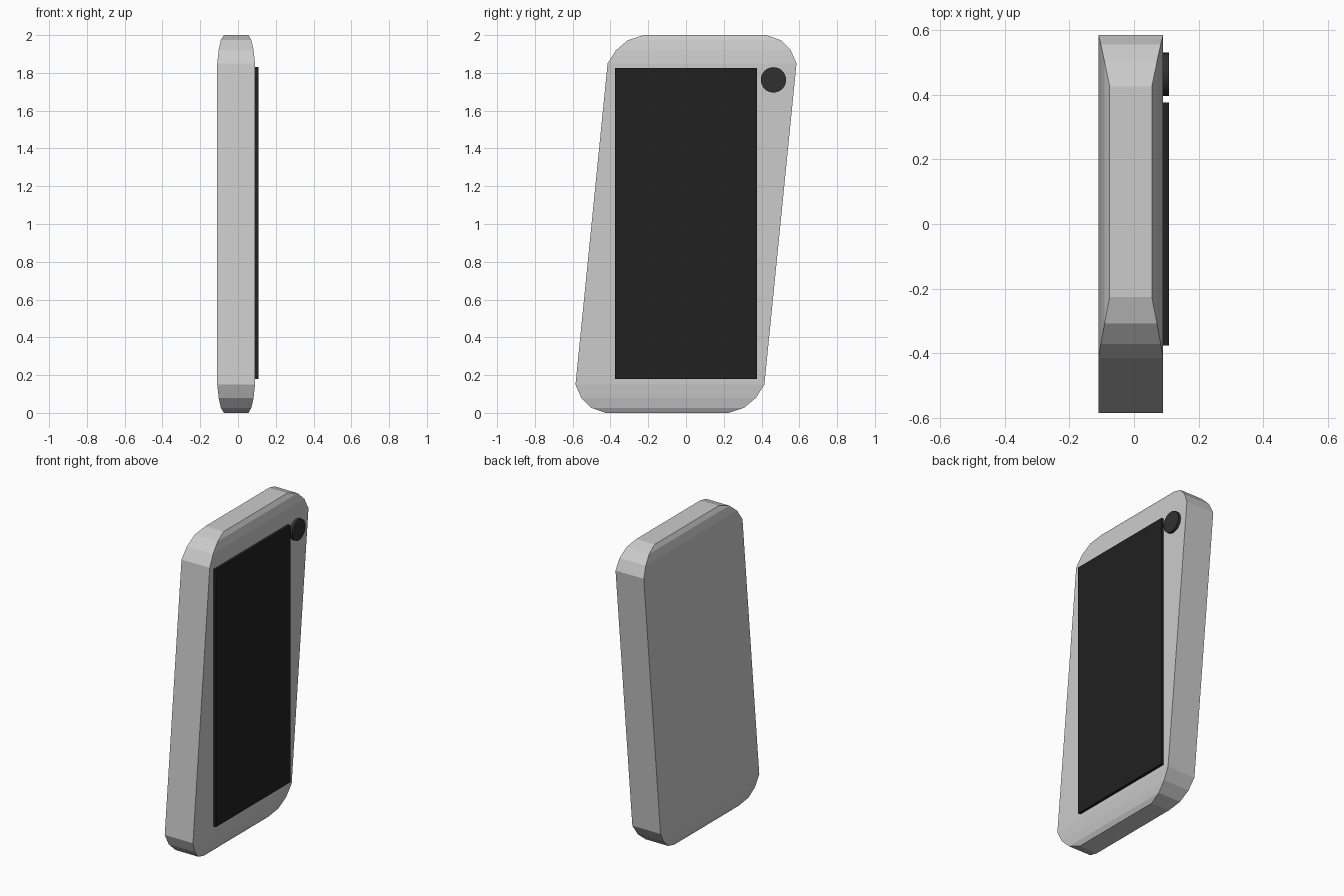
import bpy, bmesh
from math import radians

if "Cube" in bpy.data.objects:
    bpy.data.objects.remove(bpy.data.objects["Cube"])


def material(name, v):
    m = bpy.data.materials.new(name)
    m.diffuse_color = (v, v, v, 1)
    m.use_nodes = True
    m.node_tree.nodes["Principled BSDF"].inputs["Base Color"].default_value = m.diffuse_color
    return m


# Body: rectangular sections, shrinking at both ends and leaning in +y
def build_body():
    ends = [(2.0, 0.65), (1.973, 0.81), (1.92, 0.925), (1.85, 1.0)]
    sections = [(2 - z, s) for z, s in ends] + ends[::-1]
    bm = bmesh.new()
    rings = []
    for z, s in sections:
        mid = 0.1 * (z - 1)
        rings.append([bm.verts.new((-0.01 + sx * 0.1 * s, mid + sy * 0.5 * s, z))
                      for sx, sy in ((-1, -1), (1, -1), (1, 1), (-1, 1))])
    for a, b in zip(rings, rings[1:]):
        for i in range(4):
            j = (i + 1) % 4
            bm.faces.new((a[i], a[j], b[j], b[i]))
    bm.faces.new(rings[0][::-1])
    bm.faces.new(rings[-1])
    bmesh.ops.recalc_face_normals(bm, faces=bm.faces)
    mesh = bpy.data.meshes.new("body")
    bm.to_mesh(mesh)
    bm.free()
    bpy.context.collection.objects.link(bpy.data.objects.new("body", mesh))


build_body()

# Screen: thin upright slab on the +x face
bpy.ops.mesh.primitive_cube_add(size=1, location=(0.093, 0, 1.003))
screen = bpy.context.object
screen.name = "screen"
screen.scale = (0.03, 0.752, 1.648)
screen.data.materials.append(material("screen_black", 0.015))

# Button: short disc in the upper corner
bpy.ops.mesh.primitive_cylinder_add(vertices=32, radius=0.067, depth=0.03,
                                    location=(0.093, 0.463, 1.763),
                                    rotation=(0, radians(90), 0))
button = bpy.context.object
button.name = "round_button"
button.data.materials.append(material("button_dark", 0.03))
